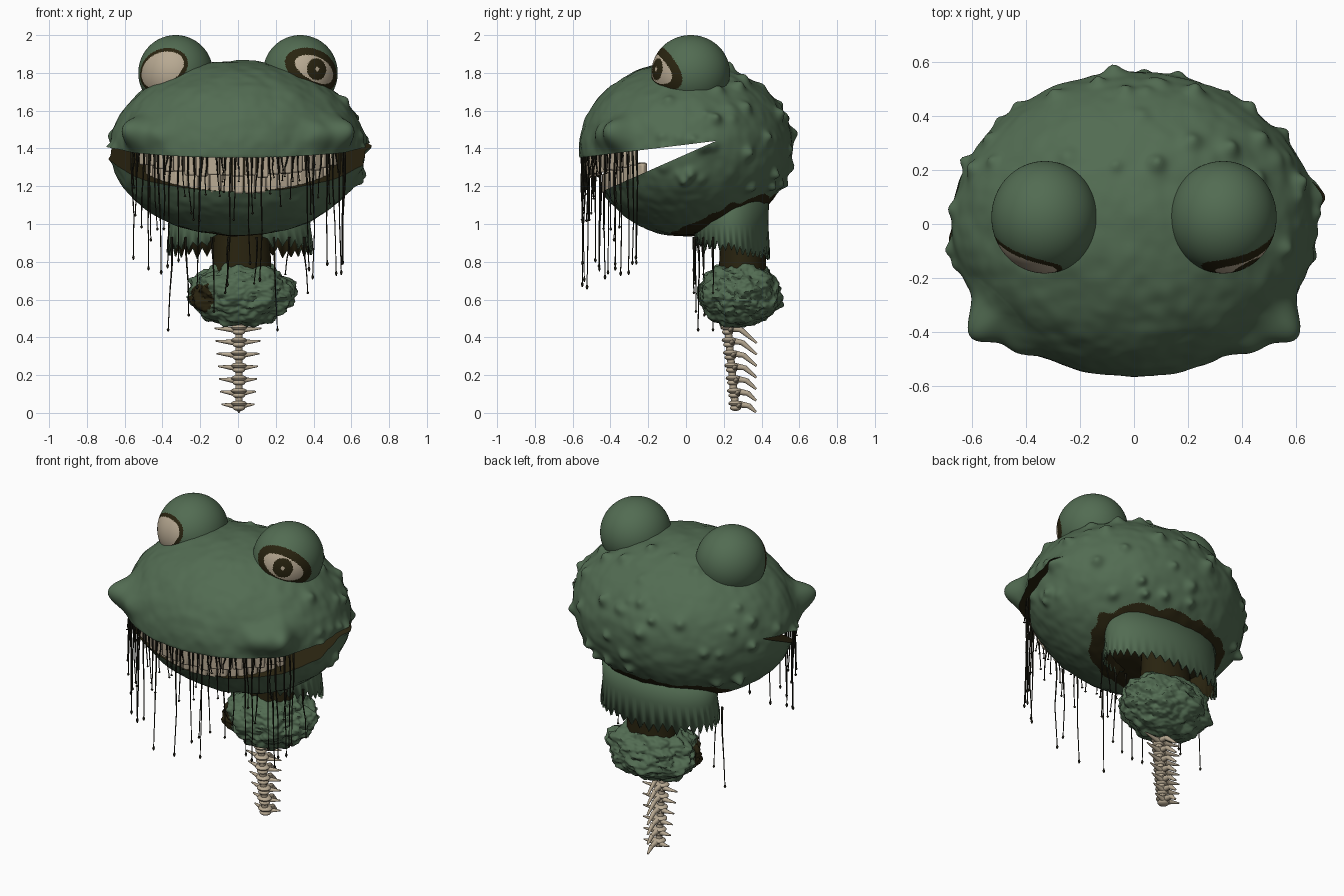
import bpy, bmesh, math, random
from mathutils import Vector, Matrix, noise

random.seed(4)
if "Cube" in bpy.data.objects:
    bpy.data.objects.remove(bpy.data.objects["Cube"])


def material(name, rgb):
    m = bpy.data.materials.new(name)
    m.use_nodes = True
    m.diffuse_color = (*rgb, 1)
    m.node_tree.nodes["Principled BSDF"].inputs["Base Color"].default_value = (*rgb, 1)
    return m


GREEN = material("skin green", (0.085, 0.15, 0.085))
DARK = material("dark flesh", (0.022, 0.017, 0.005))
BONE = material("bone", (0.48, 0.40, 0.29))
STRING = material("string black", (0.012, 0.011, 0.006))


def finish(name, bm, mats, angle=40):
    mesh = bpy.data.meshes.new(name)
    bm.to_mesh(mesh)
    bm.free()
    ob = bpy.data.objects.new(name, mesh)
    bpy.context.collection.objects.link(ob)
    for m in mats:
        mesh.materials.append(m)
    select(ob)
    if angle:
        bpy.ops.object.shade_smooth_by_angle(angle=math.radians(angle))
    return ob


def select(ob):
    bpy.ops.object.select_all(action='DESELECT')
    ob.select_set(True)
    bpy.context.view_layer.objects.active = ob


def ball(level):
    bm = bmesh.new()
    bmesh.ops.create_icosphere(bm, subdivisions=level, radius=1)
    return bm


def upper_lip(y):
    return 1.44 + (y - 0.16) * 0.123


def lower_lip(y):
    return 1.44 + (y - 0.16) * 0.443


# Head: ellipsoid with snout bumps, warts and a slightly uneven skin
SIZE, CENTRE = Vector((0.675, 0.565, 0.465)), Vector((0, 0, 1.4))


def on_head(d):
    return d.normalized() * SIZE + CENTRE


bumps = []
for s in (-1, 1):
    bumps += [(on_head(Vector((s * 0.79, -0.62, 0.17))), 0.11, 0.06),
              (on_head(Vector((s * 0.62, -0.76, 0.16))), 0.045, 0.055)]
while len(bumps) < 60:
    d = Vector([random.gauss(0, 1) for _ in range(3)]).normalized()
    if d.z > -0.5 and (d.y > 0.2 or (abs(d.x) > 0.75 and d.y > -0.4)):
        bumps.append((on_head(d), random.uniform(0.012, 0.035), random.uniform(0.018, 0.028)))

bm = ball(7)
for v in bm.verts:
    d = v.co.copy()
    p = on_head(d)
    normal = Vector((d.x / SIZE.x, d.y / SIZE.y, d.z / SIZE.z)).normalized()
    lift = 0.008 * noise.noise(p * 7) + 0.004 * noise.noise(p * 17)
    for c, h, r in bumps:
        q = (p - c).length_squared / (r * r)
        if q < 8:
            lift += h * math.exp(-q / 1.6)
    p += normal * lift
    if p.z < 1.36 and p.y < 0:
        p.y *= 1 - 0.1 * min(1, (1.36 - p.z) / 0.18)
    v.co = p
for f in bm.faces:
    c = f.calc_center_median()
    ring = (c.x / 0.44) ** 2 + ((c.y - 0.19) / 0.29) ** 2
    f.material_index = int(c.z < 1.2 and ring + 0.15 * noise.noise(c * 12) < 1)
head = finish("head", bm, [GREEN, DARK], 0)

# Mouth: wedge cut right through the head
bm = bmesh.new()
wedge = [(0.16, 1.44), (-0.8, upper_lip(-0.8)), (-0.8, lower_lip(-0.8))]
face = bm.faces.new([bm.verts.new((-1, y, z)) for y, z in wedge])
side = bmesh.ops.extrude_face_region(bm, geom=[face])["geom"]
bmesh.ops.translate(bm, vec=(2, 0, 0), verts=[g for g in side if isinstance(g, bmesh.types.BMVert)])
bmesh.ops.recalc_face_normals(bm, faces=bm.faces)
for f in bm.faces:
    f.material_index = 1
cutter = finish("mouth_cutter", bm, [GREEN, DARK], 0)
cutter.hide_render = True
select(head)
cut = head.modifiers.new("mouth", 'BOOLEAN')
cut.operation, cut.solver, cut.object = 'DIFFERENCE', 'EXACT', cutter
bpy.ops.object.modifier_apply(modifier=cut.name)
bpy.data.objects.remove(cutter)
bpy.ops.object.shade_smooth_by_angle(angle=math.radians(45))

# Eye domes with an oval opening, dark rim and one iris
for s, name in ((1, "left_eye"), (-1, "right_eye")):
    facing = Vector((s * 0.45, -0.88, 0.1)).normalized()
    across = Vector((0, 0, 1)).cross(facing).normalized()
    up = facing.cross(across)
    tilt_c, tilt_s = math.cos(0.42), s * math.sin(0.42)
    white, rim = ((0.6, 0.33), (0.8, 0.54)) if s > 0 else ((0.66, 0.44), (0.74, 0.54))
    bm = ball(6)
    for f in bm.faces:
        d = f.calc_center_median().normalized()
        u, v = d.dot(across), d.dot(up)
        a, b = u * tilt_c - v * tilt_s, u * tilt_s + v * tilt_c
        if d.dot(facing) > 0:
            if math.hypot(a / rim[0], b / rim[1]) < 1:
                f.material_index = 1
            if math.hypot(a / white[0], b / white[1]) < 1:
                f.material_index = 2
                if s > 0 and 0.06 < math.hypot(u, v) < 0.29:
                    f.material_index = 1
        elif s > 0 and d.z > 0 and math.hypot((d.x - 0.38) / 0.29, (d.y - 0.05) / 0.17) < 1:
            f.material_index = 1
    bmesh.ops.transform(bm, verts=bm.verts, matrix=Matrix.Translation((s * 0.33, 0.025, 1.8))
                        @ Matrix.Diagonal((0.198, 0.208, 0.2, 1)))
    finish(name, bm, [GREEN, DARK, BONE])

# Teeth: two rows of rounded blocks along the jaws
for name, ax, ay, top in (("upper_teeth", 0.59, 0.52, True), ("lower_teeth", 0.55, 0.425, False)):
    bm = bmesh.new()
    count, reach = 19, math.radians(60)
    step = 2 * reach / count
    for i in range(count):
        t = -reach + (i + 0.5) * step
        x, y = ax * math.sin(t), -ay * math.cos(t)
        mid = (upper_lip(y) + lower_lip(y)) / 2 + random.uniform(-0.008, 0.008)
        lo, hi = (mid, upper_lip(y) + 0.02) if top else (lower_lip(y) - 0.02, mid - 0.004)
        width = math.hypot(ax * math.cos(t), ay * math.sin(t)) * step * 0.93
        turn = math.atan2(ay * math.sin(t), ax * math.cos(t))
        bmesh.ops.create_cube(bm, size=1, matrix=Matrix.Translation((x, y, (lo + hi) / 2))
                              @ Matrix.Rotation(turn, 4, 'Z')
                              @ Matrix.Diagonal((width, 0.04, hi - lo, 1)))
    teeth = finish(name, bm, [BONE])
    bevel = teeth.modifiers.new("round", 'BEVEL')
    bevel.width, bevel.segments = 0.01, 2


# Hanging strings with a small bead at each end
def strings(name, starts):
    cu = bpy.data.curves.new(name, 'CURVE')
    cu.dimensions, cu.bevel_depth, cu.bevel_resolution = '3D', 0.0045, 1
    cu.use_fill_caps = True
    for p, length in starts:
        sp = cu.splines.new('POLY')
        steps = (0, 0.3, 0.6, 0.96, 0.98, 1)
        sp.points.add(len(steps) - 1)
        for pt, k, r in zip(sp.points, steps, (1.5, 1, 0.7, 0.6, 1.8, 0.6)):
            sway = 0.007 if 0 < k < 0.9 else 0
            pt.co = (p.x + random.uniform(-sway, sway) + 0.02 * k * math.sin(p.x * 40),
                     p.y + random.uniform(-sway, sway), p.z - length * k, 1)
            pt.radius = r
    ob = bpy.data.objects.new(name, cu)
    bpy.context.collection.objects.link(ob)
    cu.materials.append(STRING)
    select(ob)
    bpy.ops.object.convert(target='MESH')


lip = []
for i in range(50):
    t = math.radians(-62 + 124 * (i + random.random()) / 50)
    y = -0.55 * math.cos(t)
    lip.append((Vector((0.645 * math.sin(t), y, upper_lip(y) + 0.02)),
                random.choice((0.15, 0.25, 0.35, 0.5, 0.7)) * random.uniform(0.8, 1.05)))
strings("mouth_strings", lip)
strings("neck_strings", [(Vector((x, 0.24 - 0.2 * math.sqrt(1 - (x / 0.4) ** 2), 0.93)), drop)
                         for x, drop in ((-0.35, 0.5), (-0.28, 0.42), (-0.14, 0.4), (-0.05, 0.3),
                                         (0.1, 0.25), (0.19, 0.5), (0.27, 0.2), (0.35, 0.3))])

# Neck skin: torn oval sleeve, dark on the inside
bm = bmesh.new()
count, rows = 80, []
for i in range(count):
    t = math.tau * i / count
    x, y = 0.38 * math.cos(t), 0.2 * math.sin(t)
    hem = 0.87 - 0.03 * math.sin(t) + (0.025 if i % 2 else -0.02) * random.uniform(0.4, 1.6)
    if y < 0 and abs(x) < 0.13:
        hem += 0.06
    rows.append([bm.verts.new((x * k + 0.01, y * k + 0.24, z))
                 for z, k in ((1.14, 1), (1.0, 0.98), (hem, 1.02))])
for a, b in zip(rows, rows[1:] + rows[:1]):
    for j in range(2):
        bm.faces.new((a[j], a[j + 1], b[j + 1], b[j]))
bmesh.ops.recalc_face_normals(bm, faces=bm.faces)
sleeve = finish("neck_sleeve", bm, [GREEN, DARK])
shell = sleeve.modifiers.new("thickness", 'SOLIDIFY')
shell.thickness, shell.offset, shell.material_offset = 0.012, -1, 1

# Throat inside the sleeve
bm = bmesh.new()
bmesh.ops.create_cone(bm, cap_ends=True, segments=32, radius1=0.16, radius2=0.14, depth=0.4,
                      matrix=Matrix.Translation((0.02, 0.3, 0.9)) @ Matrix.Diagonal((1, 0.8, 1, 1)))
finish("throat", bm, [DARK])

# Lumpy lower neck with one dark wound
bm = ball(6)
wound = Vector((-0.85, -0.5, -0.08)).normalized()
for f in bm.faces:
    d = f.calc_center_median().normalized()
    f.material_index = int(d.dot(wound) + 0.08 * noise.noise(d * 5) > 0.9)
for v in bm.verts:
    d = v.co.copy()
    k = 1 + 0.13 * noise.noise(d * 2.2) + 0.1 * noise.noise(d * 5) + 0.04 * noise.noise(d * 11)
    v.co = Vector((d.x * 0.275, d.y * 0.215, d.z * 0.175)) * k + Vector((0.02, 0.285, 0.63))
finish("lower_neck", bm, [GREEN, DARK])

# Spine: vertebrae with side wings and a spur that slopes back and down
bm = bmesh.new()


def spike(a, b, r1, r2):
    a, b = Vector(a), Vector(b)
    turn = (b - a).to_track_quat('Z', 'Y').to_matrix().to_4x4()
    bmesh.ops.create_cone(bm, cap_ends=True, segments=10, radius1=r1, radius2=r2,
                          depth=(b - a).length, matrix=Matrix.Translation((a + b) / 2) @ turn)


for i in range(7):
    z, y, k = 0.44 - 0.067 * i, 0.22 + 0.007 * i, 1 - 0.05 * i
    for dz, w in ((0.012, 1), (-0.012, 0.8)):
        bmesh.ops.create_uvsphere(bm, u_segments=16, v_segments=10, radius=1,
                                  matrix=Matrix.Translation((0.005, y, z + dz))
                                  @ Matrix.Diagonal((0.042 * w, 0.038 * w, 0.016, 1)))
    for s in (-1, 1):
        spike((s * 0.02, y + 0.015, z), (s * 0.125 * k, y + 0.03, z + 0.008), 0.016, 0.004)
    spike((0.005, y + 0.02, z + 0.008), (0.005, y + 0.08, z - 0.002), 0.018, 0.012)
    spike((0.005, y + 0.07, z), (0.005, y + 0.155 * k, z - 0.07 + 0.006 * i), 0.015, 0.006)
spike((0.005, 0.215, 0.52), (0.005, 0.262, 0.02), 0.02, 0.02)
finish("spine", bm, [BONE])
